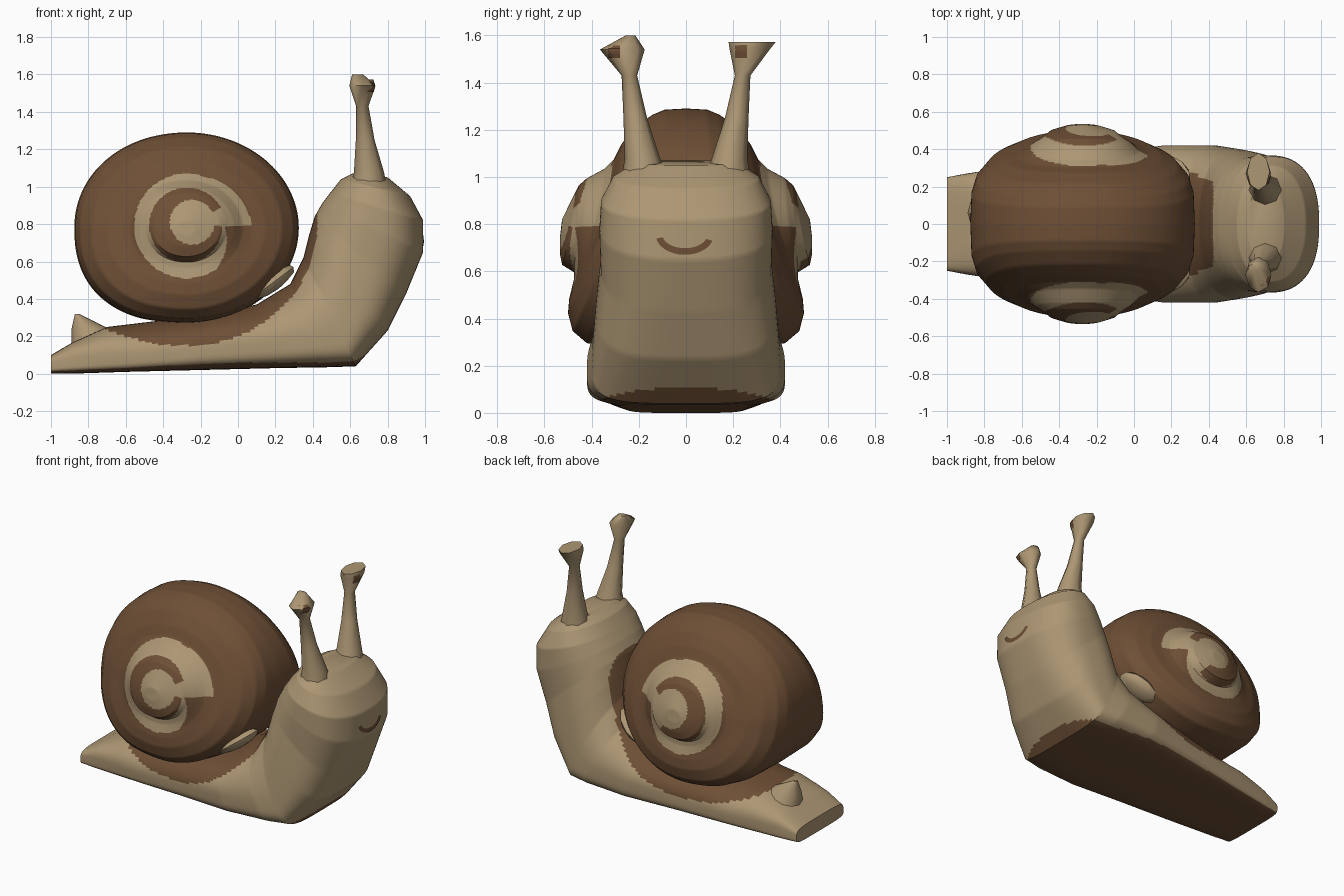
import bpy, bmesh, math
from mathutils import Vector
from mathutils.bvhtree import BVHTree

cube = bpy.data.objects.get("Cube")
if cube:
    bpy.data.objects.remove(cube, do_unlink=True)


def material(name, rgb):
    m = bpy.data.materials.new(name)
    m.use_nodes = True
    m.diffuse_color = (*rgb, 1)
    m.node_tree.nodes["Principled BSDF"].inputs["Base Color"].default_value = (*rgb, 1)
    return m


TAN = material("tan", (0.42, 0.31, 0.175))
BROWN = material("brown", (0.155, 0.078, 0.036))


def lerp_rows(rows, steps):
    """Insert evenly spaced rows between the given ones."""
    out = []
    for a, b in zip(rows, rows[1:]):
        for k in range(steps):
            out.append([p + (q - p) * k / steps for p, q in zip(a, b)])
    return out + [list(rows[-1])]


def power(value, e):
    return math.copysign(abs(value) ** e, value)


def loft(name, rings, rule=None, angle=35):
    """Skin closed rings, cap the ends, and colour faces brown where rule says so."""
    bm = bmesh.new()
    loops = [[bm.verts.new(p) for p in ring] for ring in rings]
    for a, b in zip(loops, loops[1:]):
        n = len(a)
        for i in range(n):
            j = (i + 1) % n
            bm.faces.new((a[i], a[j], b[j], b[i]))
    bm.faces.new(loops[0])
    bm.faces.new(loops[-1])
    bmesh.ops.remove_doubles(bm, verts=bm.verts, dist=1e-5)
    bmesh.ops.recalc_face_normals(bm, faces=bm.faces)
    if rule:
        for f in bm.faces:
            f.material_index = int(rule(f.calc_center_median(), f.normal))
    return finish(name, bm, (TAN, BROWN), angle)


def finish(name, bm, mats, angle=35):
    me = bpy.data.meshes.new(name)
    bm.to_mesh(me)
    bm.free()
    for m in mats:
        me.materials.append(m)
    ob = bpy.data.objects.new(name, me)
    bpy.context.collection.objects.link(ob)
    bpy.ops.object.select_all(action="DESELECT")
    ob.select_set(True)
    bpy.context.view_layer.objects.active = ob
    bpy.ops.object.shade_smooth_by_angle(angle=math.radians(angle))
    return ob


def decal(name, target, strips):
    """Thin brown plate dropped onto a part from the +x side; strips are rows of (y, z)."""
    tree = BVHTree.FromPolygons([v.co for v in target.data.vertices],
                                [p.vertices for p in target.data.polygons])
    bm = bmesh.new()
    rows = []
    for strip in strips:
        row = []
        for y, z in strip:
            hit = tree.ray_cast(Vector((3, y, z)), Vector((-1, 0, 0)))[0]
            if hit is None:
                hit = tree.find_nearest(Vector((1, y, z)))[0]
            row.append(bm.verts.new(hit + Vector((0.005, 0, 0))))
        rows.append(row)
    for a, b in zip(rows, rows[1:]):
        for i in range(len(a) - 1):
            bm.faces.new((a[i], a[i + 1], b[i + 1], b[i]))
    for f in bm.faces:
        f.normal_update()
        if f.normal.x < 0:
            f.normal_flip()
    return finish(name, bm, (BROWN,))


# Shell centre and radii
CX, CZ, RX, RZ = -0.275, 0.78, 0.6, 0.51

# Body: lower point (x, z), upper point (x, z), half width, height of widest place, roundness
body_rows = [
    (-1.0, 0.0, -1.0, 0.10, 0.25, 0.4, 0.4),
    (-0.9, 0.0, -0.88, 0.17, 0.27, 0.35, 0.4),
    (-0.6, 0.01, -0.7, 0.25, 0.31, 0.3, 0.4),
    (-0.2, 0.02, -0.2, 0.31, 0.37, 0.4, 0.45),
    (0.2, 0.03, 0.1, 0.37, 0.42, 0.4, 0.45),
    (0.5, 0.035, 0.28, 0.48, 0.42, 0.35, 0.5),
    (0.63, 0.04, 0.35, 0.62, 0.40, 0.3, 0.5),
    (0.8, 0.23, 0.38, 0.74, 0.38, 0.45, 0.6),
    (0.9, 0.43, 0.41, 0.84, 0.362, 0.5, 0.72),
    (0.99, 0.65, 0.45, 0.91, 0.367, 0.5, 0.82),
    (0.99, 0.82, 0.495, 0.97, 0.36, 0.5, 0.85),
    (0.92, 0.95, 0.55, 1.04, 0.31, 0.5, 0.9),
    (0.8, 1.05, 0.61, 1.07, 0.22, 0.5, 0.95),
]


def body_ring(row, n=96):
    bx, bz, tx, tz, w, f, e = row
    lo, hi = Vector((bx, 0, bz)), Vector((tx, 0, tz))
    top_e = max(e, min(0.85, 0.45 + 0.8 * (bx + 1)))
    ring = []
    for i in range(n):
        c, s = math.cos(math.tau * i / n), math.sin(math.tau * i / n)
        k = e if s < 0 else top_e
        p = lo.lerp(hi, f + ((1 - f) if s > 0 else f) * power(s, k))
        p.y = w * power(c, k)
        ring.append(p)
    return ring


def body_brown(c, n):
    dx, dz = c.x - CX, c.z - 0.8
    near_shell = math.hypot(dx / (0.7 if dx > 0 else 0.85), dz / 0.65) < 1
    sole = n.z < -0.8 and c.z < 0.06
    front_lip = c.x > 0.5 and c.z < 0.11 - 0.4 * c.y ** 2
    return near_shell or sole or front_lip


body = loft("body", [body_ring(r) for r in lerp_rows(body_rows, 14)], body_brown)

# Small peak at the tail
tail_rows = [(-0.74, 0.15, 0.14, 0.14), (-0.79, 0.1, 0.08, 0.24), (-0.86, 0.012, 0.015, 0.32)]
loft("tail_peak", [[Vector((x + hx * math.cos(math.tau * i / 12),
                            0.06 + hy * math.sin(math.tau * i / 12), z)) for i in range(12)]
                   for x, hx, hy, z in tail_rows])

# Shell: relative radius, half thickness at the top, half thickness at the bottom
half = [(0.001, 0.53, 0.53), (0.08, 0.525, 0.535), (0.2, 0.495, 0.535), (0.3, 0.47, 0.525),
        (0.36, 0.455, 0.475), (0.42, 0.42, 0.475), (0.5, 0.345, 0.485), (0.58, 0.305, 0.495),
        (0.7, 0.275, 0.5), (0.85, 0.215, 0.48), (0.95, 0.14, 0.42), (0.99, 0.09, 0.3),
        (1.0, 0, 0)]
profile = half + [(r, -a, -b) for r, a, b in half[-2::-1]]


def shell_ring(row, n=144):
    r, top, low = row
    ring = []
    for i in range(n):
        c, s = math.cos(math.tau * i / n), math.sin(math.tau * i / n)
        # fuller at the lower back
        e = 1 - 0.16 * r * min(1, max(0, -c * 3)) * (1 if s < 0 else 0.2)
        blend = ((1 - s) / 2) ** 1.5
        ring.append(Vector((CX + RX * r * power(c, e), top + (low - top) * blend,
                            CZ + RZ * r * power(s, e))))
    return ring


def shell_brown(c, n):
    """Tan spiral band and tan core on both sides."""
    dx, dz = c.x - CX, c.z - CZ - 0.01
    r, a = math.hypot(dx, dz), math.atan2(dz, dx) % math.tau
    outer = 0.35 - 0.07 * min(a / 1.2, 1) - 0.08 * max(0, a - 5.3)
    inner = 0.21 - 0.02 * a / math.tau
    band = inner < r < outer
    joined = a < 0.5 or (c.y > 0 and a > 5.4)
    core = r < 0.21 if joined else math.hypot(dx - 0.03, dz - 0.02) < 0.12
    return not (band or core)


loft("shell", [shell_ring(r) for r in lerp_rows(profile, 7)], shell_brown)

# Eye stalks: centre (x, y, z), half size in x and y
stalk_rows = [(0.70, 0.175, 0.98, 0.10, 0.10), (0.70, 0.185, 1.08, 0.08, 0.075),
              (0.68, 0.215, 1.25, 0.05, 0.05), (0.665, 0.24, 1.43, 0.033, 0.033)]
left_tip = [(0.665, 0.27, 1.54, 0.068, 0.085), (0.665, 0.28, 1.572, 0.06, 0.1)]
right_tip = [(0.665, 0.27, 1.54, 0.07, 0.095), (0.64, 0.235, 1.6, 0.03, 0.02)]

for side, word, tip, inner in ((1, "left", left_tip, 0.21), (-1, "right", right_tip, 0.28)):
    rings = []
    for x, y, z, hx, hy in stalk_rows + tip:
        rings.append([Vector((x + hx * math.cos(math.tau * i / 8),
                              side * y + hy * math.sin(math.tau * i / 8), z))
                      for i in range(8)])
    stalk = loft(word + "_eye_stalk", rings, angle=60)
    decal(word + "_eye", stalk, [[(side * (inner + 0.012 * j), 1.505 + 0.013 * k)
                                  for j in range(5)] for k in range(5)])

    # Pale rim of the shell opening
    bm = bmesh.new()
    bmesh.ops.create_icosphere(bm, subdivisions=2, radius=1)
    for v in bm.verts:
        u, t = v.co.x * 0.14, v.co.z * 0.045
        v.co = Vector((0.19 + u * 0.8 - t * 0.6, side * (0.27 + v.co.y * 0.1 - u * 0.2),
                       0.49 + u * 0.6 + t * 0.8))
    finish(word + "_shell_rim", bm, (TAN,))

# Smile
arc = [math.pi * (1.06 + 0.84 * i / 16) for i in range(17)]
decal("smile", body, [[(-0.005 + (0.108 + d) * math.cos(a), 0.755 + (0.07 + d) * math.sin(a))
                       for a in arc] for d in (-0.013, 0.015)])
